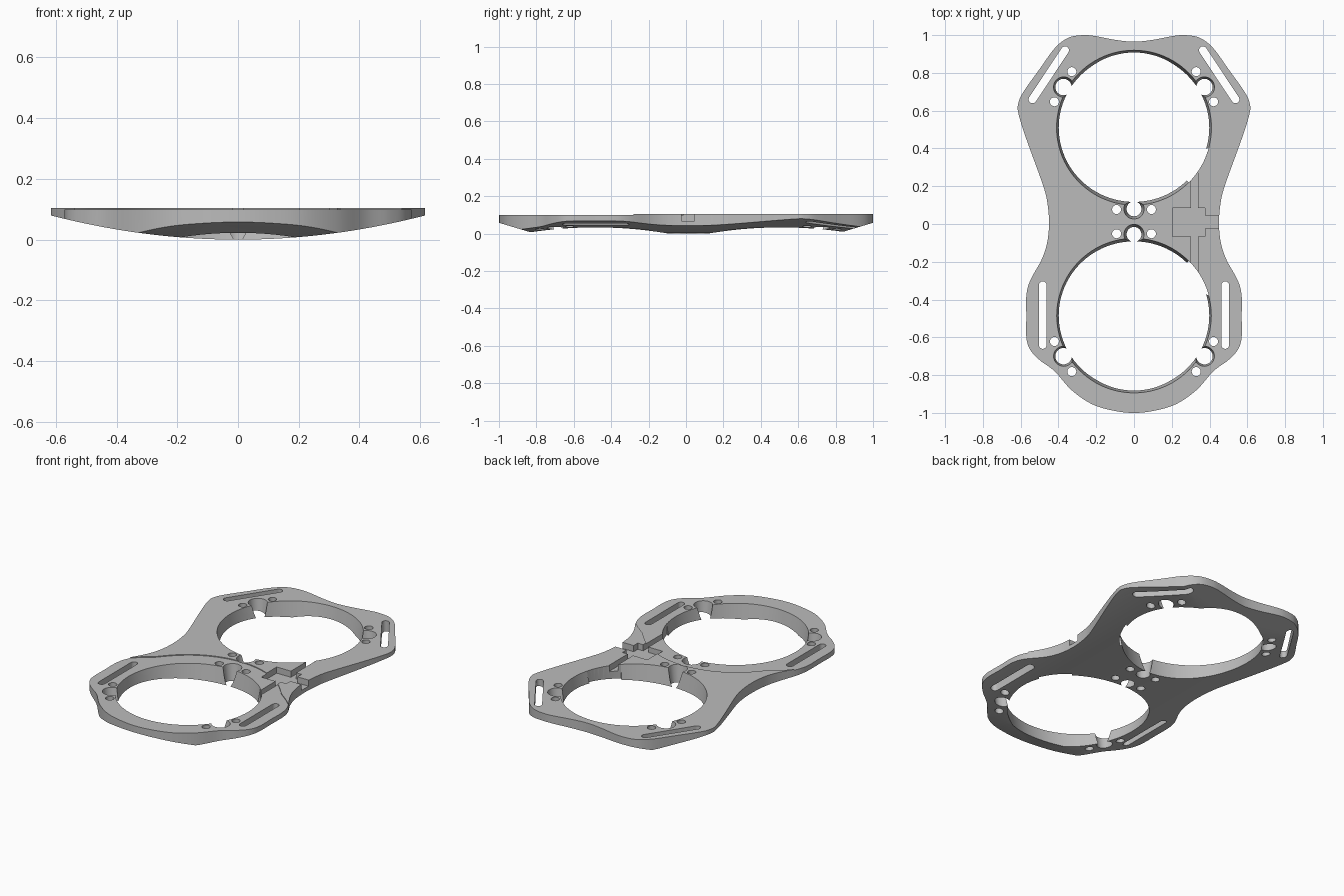
import bpy, bmesh, math
from mathutils import Vector

if "Cube" in bpy.data.objects:
    bpy.data.objects.remove(bpy.data.objects["Cube"])

TOP = 0.105
LOW, HIGH = -0.05, 0.16


def smooth_path(pts, steps=6):
    """Catmull-Rom curve through a closed loop of points."""
    out, n = [], len(pts)
    for i in range(n):
        a, b, c, d = (Vector(pts[(i + k) % n]) for k in (-1, 0, 1, 2))
        for s in range(steps):
            t = s / steps
            out.append(0.5 * (2 * b + (c - a) * t + (2 * a - 5 * b + 4 * c - d) * t ** 2
                              + (3 * b - a - 3 * c + d) * t ** 3))
    return out


def make_object(name, bm):
    bmesh.ops.recalc_face_normals(bm, faces=bm.faces)
    mesh = bpy.data.meshes.new(name)
    bm.to_mesh(mesh)
    bm.free()
    obj = bpy.data.objects.new(name, mesh)
    bpy.context.collection.objects.link(obj)
    return obj


def prism(name, pts, start, end, place):
    """Extrude a 2D profile; place(u, v, w) gives the 3D point."""
    bm = bmesh.new()
    rings = [[bm.verts.new(place(p[0], p[1], w)) for p in pts] for w in (start, end)]
    bm.faces.new(rings[0])
    bm.faces.new(rings[1])
    for i in range(len(pts)):
        j = (i + 1) % len(pts)
        bm.faces.new((rings[0][i], rings[0][j], rings[1][j], rings[1][i]))
    return make_object(name, bm)


def upright(pts, start=LOW, end=HIGH):
    return prism("cutter", pts, start, end, lambda u, v, w: (u, v, w))


def box(x0, x1, y0, y1, z0):
    return upright([(x0, y0), (x1, y0), (x1, y1), (x0, y1)], z0)


def cone(x, y, r, taper=0.0, segments=32):
    """Round cutter of radius r at the top face, narrowing downwards."""
    bm = bmesh.new()
    bmesh.ops.create_cone(bm, cap_ends=True, segments=segments,
                          radius1=r - taper * (TOP - LOW), radius2=r + taper * (HIGH - TOP),
                          depth=HIGH - LOW)
    bmesh.ops.translate(bm, verts=bm.verts, vec=(x, y, (LOW + HIGH) / 2))
    return make_object("cutter", bm)


def slot(a, b, r):
    """Round-ended slot between two points."""
    a, b = Vector(a), Vector(b)
    base = math.atan2(b.y - a.y, b.x - a.x)
    pts = []
    for centre, turn in ((b, -math.pi / 2), (a, math.pi / 2)):
        for i in range(9):
            t = base + turn + math.pi * i / 8
            pts.append(centre + r * Vector((math.cos(t), math.sin(t))))
    return upright(pts)


def cut(body, tool, operation='DIFFERENCE'):
    mod = body.modifiers.new("cut", 'BOOLEAN')
    mod.operation, mod.solver, mod.object = operation, 'EXACT', tool
    result = bpy.data.meshes.new_from_object(
        body.evaluated_get(bpy.context.evaluated_depsgraph_get()))
    body.modifiers.clear()
    body.data = result
    bpy.data.objects.remove(tool)


# Plate outline, mirrored across x
half = [(0.1, 0.975), (0.2, 0.994), (0.27, 1.0), (0.35, 0.985), (0.42, 0.93), (0.5, 0.82),
        (0.585, 0.7), (0.612, 0.64), (0.612, 0.585), (0.57, 0.45), (0.48, 0.2), (0.457, 0.1),
        (0.45, 0), (0.46, -0.1), (0.49, -0.19), (0.55, -0.3), (0.57, -0.38), (0.57, -0.49),
        (0.57, -0.6), (0.55, -0.665), (0.5, -0.72), (0.42, -0.78), (0.33, -0.88),
        (0.22, -0.955), (0.1, -0.99)]
outline = [(0, 0.965)] + half + [(0, -1)] + [(-x, y) for x, y in reversed(half)]
plate = prism("two_ring_plate", smooth_path(outline), LOW, TOP, lambda u, v, w: (u, v, w))

# Underside: curved across the width, sloping up at both ends
arc = [(x, 0.21 * x * x) for x in (0.7 * i / 24 for i in range(-24, 25))]
cut(plate, prism("belly", arc + [(0.7, HIGH), (-0.7, HIGH)], -1.2, 1.2,
                 lambda u, v, w: (u, w, v)), 'INTERSECT')
ends = [(-1.1, 0.088), (-0.807, 0), (-0.8, -0.02), (0.8, -0.02), (0.807, 0), (1.1, 0.088),
        (1.1, HIGH), (-1.1, HIGH)]
cut(plate, prism("end_slopes", ends, -1, 1, lambda u, v, w: (w, u, v)), 'INTERSECT')

# Shallow step around the front ring
arch = [(0.52 * math.sin(t), -0.49 + 0.52 * math.cos(t))
        for t in (math.radians(a) for a in range(-48, 49, 4))]
flare = [(0.43, -0.19), (0.49, -0.235), (0.54, -0.28), (0.7, -0.34), (0.7, -1.1)]
cut(plate, upright([(-x, y) for x, y in reversed(flare)] + arch + flare, TOP - 0.005))

# Two ring openings, each with three notches, paired screw holes and a side relief
for cy, side in ((0.51, 1), (-0.485, -1)):
    cut(plate, cone(0, cy, 0.41, 0.16, 96))
    relief = [(0.41 * math.cos(t), cy - side * 0.41 * math.sin(t))
              for t in (math.radians(a) for a in range(15, 47, 3))]
    cut(plate, upright(relief + [(0.2, cy - side * 0.2)]))
    for angle in (30, 150, 270):
        t = math.radians(angle) * side
        cut(plate, cone(0.43 * math.cos(t), cy + 0.43 * math.sin(t), 0.054, 0.14))
        for offset in (-12, 12):
            s = t + math.radians(offset)
            cut(plate, cone(0.443 * math.cos(s), cy + 0.443 * math.sin(s), 0.024, 0, 20))

# Long strap slots
for m in (-1, 1):
    cut(plate, slot((m * 0.365, 0.92), (m * 0.537, 0.66), 0.021))
    cut(plate, slot((m * 0.483, -0.325), (m * 0.483, -0.64), 0.021))

# Cross-shaped pocket with channels to both rings and the side
FLOOR = 0.067
cross = [(0.205, -0.065), (0.302, -0.065), (0.302, -0.26), (0.338, -0.26), (0.338, -0.065),
         (0.375, -0.065), (0.375, -0.025), (0.5, -0.025), (0.5, 0.045), (0.375, 0.045),
         (0.375, 0.085), (0.338, 0.085), (0.338, 0.27), (0.302, 0.27), (0.302, 0.085),
         (0.205, 0.085)]
cut(plate, upright(cross, FLOOR))

# Plain grey finish
grey = bpy.data.materials.new("grey")
grey.use_nodes = True
colour = (0.5, 0.5, 0.5, 1)
grey.diffuse_color = colour
grey.node_tree.nodes["Principled BSDF"].inputs["Base Color"].default_value = colour
plate.data.materials.clear()
plate.data.materials.append(grey)
for face in plate.data.polygons:
    face.material_index = 0

bpy.ops.object.select_all(action='DESELECT')
plate.select_set(True)
bpy.context.view_layer.objects.active = plate
bpy.ops.object.shade_smooth_by_angle(angle=math.radians(25))
